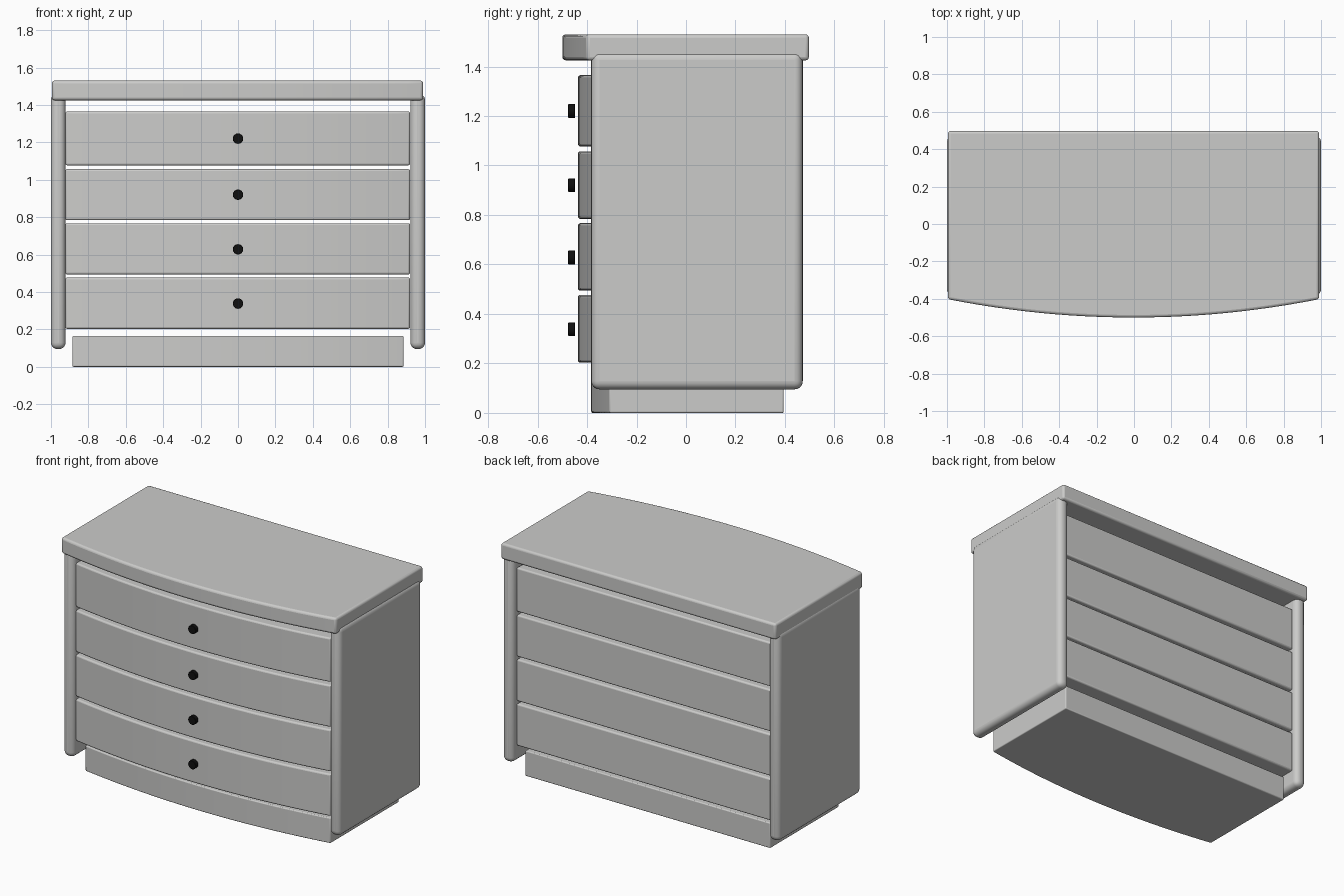
import bpy, bmesh, math
from mathutils import Matrix

cube = bpy.data.objects.get("Cube")
if cube:
    bpy.data.objects.remove(cube, do_unlink=True)


def material(name, rgb, rough):
    m = bpy.data.materials.new(name)
    m.use_nodes = True
    m.diffuse_color = (*rgb, 1)
    bsdf = m.node_tree.nodes["Principled BSDF"]
    bsdf.inputs["Base Color"].default_value = (*rgb, 1)
    bsdf.inputs["Roughness"].default_value = rough
    return m


GREY = material("warm grey paint", (0.6, 0.6, 0.59), 0.6)
BLACK = material("black knob", (0.005, 0.005, 0.005), 0.4)


def finish(name, bm, mat, bevel=0, segments=3):
    """Turn a bmesh into a smooth-shaded object with rounded edges."""
    bmesh.ops.recalc_face_normals(bm, faces=bm.faces)
    mesh = bpy.data.meshes.new(name)
    bm.to_mesh(mesh)
    bm.free()
    mesh.materials.append(mat)
    ob = bpy.data.objects.new(name, mesh)
    bpy.context.collection.objects.link(ob)
    if bevel:
        mod = ob.modifiers.new("rounded edges", 'BEVEL')
        mod.width = bevel
        mod.segments = segments
        mod.limit_method = 'ANGLE'
        mod.angle_limit = math.radians(30)
    bpy.ops.object.select_all(action='DESELECT')
    ob.select_set(True)
    bpy.context.view_layer.objects.active = ob
    bpy.ops.object.shade_smooth_by_angle(angle=math.radians(35))
    return ob


def bowed_slab(name, x0, x1, back, edge, centre, z0, z1, bevel, steps=24):
    """Slab with a flat back and a front that bows outward to 'centre'."""
    bm = bmesh.new()
    outline = [(x0, back), ]
    for i in range(steps + 1):
        t = 2 * i / steps - 1
        outline.append((x0 + (x1 - x0) * i / steps, centre + (edge - centre) * t * t))
    outline.append((x1, back))
    face = bm.faces.new([bm.verts.new((x, y, z0)) for x, y in outline])
    top = bmesh.ops.extrude_face_region(bm, geom=[face])["geom"]
    bmesh.ops.translate(bm, vec=(0, 0, z1 - z0),
                        verts=[v for v in top if isinstance(v, bmesh.types.BMVert)])
    return finish(name, bm, GREY, bevel)


# Plinth and bowed top
bowed_slab("plinth", -0.885, 0.885, 0.395, -0.31, -0.383, 0.0, 0.165, 0.006)
bowed_slab("top", -0.995, 0.99, 0.497, -0.402, -0.5, 1.425, 1.53, 0.014)

# Rounded side panels
for side, sx in (("left", 1), ("right", -1)):
    bm = bmesh.new()
    size = Matrix.Diagonal((0.078, 0.855, 1.365, 1))
    bmesh.ops.create_cube(bm, size=1, matrix=Matrix.Translation((sx * 0.961, 0.0445, 0.7775)) @ size)
    finish(side + "_side_panel", bm, GREY, 0.034, 5)

# Four full-depth drawers, each with a round knob
DRAWERS = ((0.203, 0.477, 0.338), (0.494, 0.767, 0.628),
           (0.784, 1.057, 0.92), (1.077, 1.365, 1.22))
for n, (z0, z1, knob_z) in enumerate(DRAWERS, 1):
    bowed_slab(f"drawer_{n}", -0.923, 0.92, 0.435, -0.357, -0.437, z0, z1, 0.01)
    bm = bmesh.new()
    place = Matrix.Translation((0, -0.462, knob_z)) @ Matrix.Rotation(math.pi / 2, 4, 'X')
    bmesh.ops.create_cone(bm, cap_ends=True, segments=16, radius1=0.028, radius2=0.028,
                          depth=0.028, matrix=place)
    finish(f"knob_{n}", bm, BLACK, 0.002, 1)
